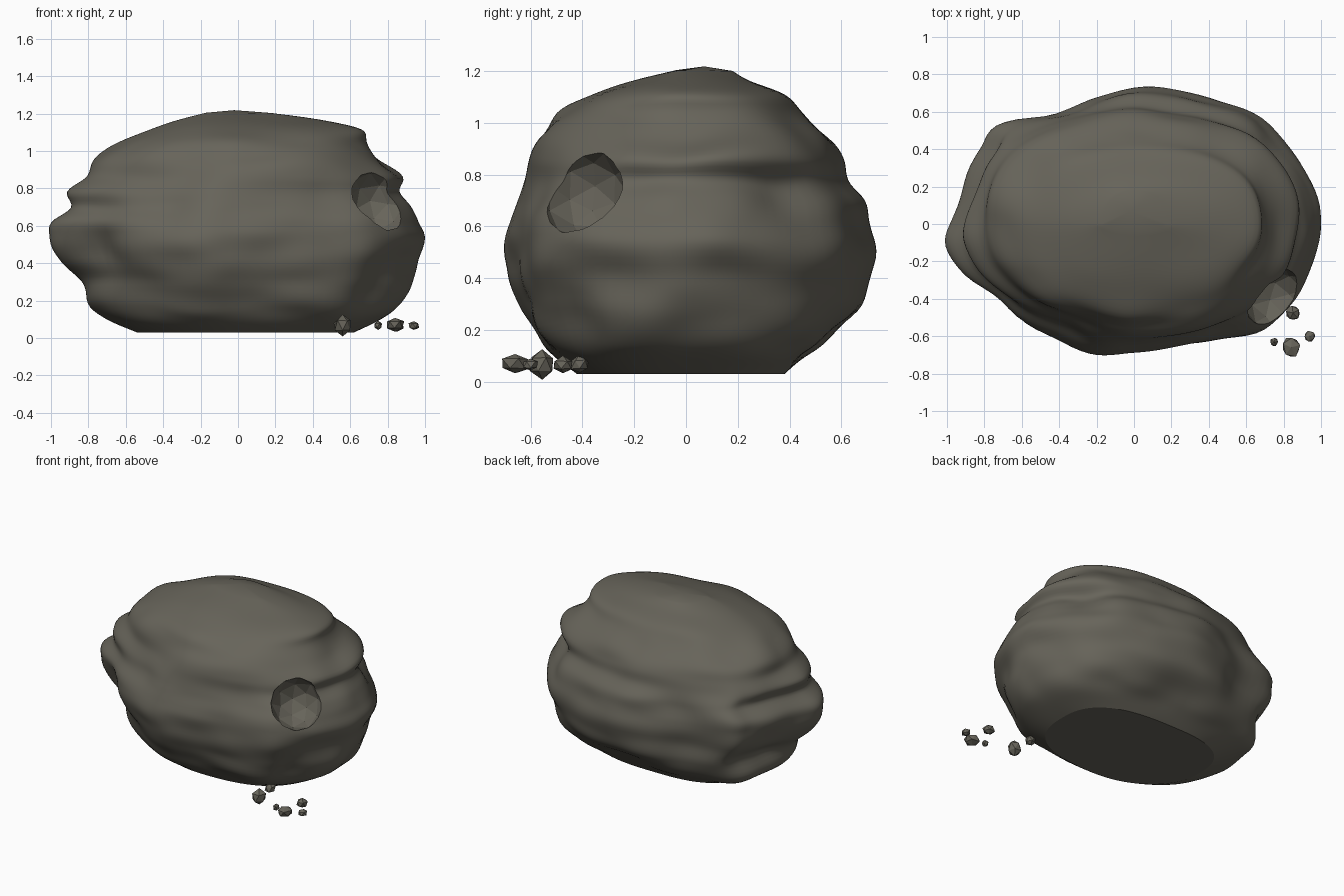
import bpy, bmesh, math, random
from mathutils import Vector, Matrix, noise

random.seed(4)
old = bpy.data.objects.get("Cube")
if old:
    bpy.data.objects.remove(old, do_unlink=True)

stone = bpy.data.materials.new("olive_grey_stone")
stone.use_nodes = True
colour = (0.135, 0.127, 0.102, 1)
stone.diffuse_color = colour
stone.node_tree.nodes["Principled BSDF"].inputs["Base Color"].default_value = colour


def make_object(name, bm, smooth=False):
    bmesh.ops.recalc_face_normals(bm, faces=bm.faces)
    for face in bm.faces:
        face.smooth = smooth
    mesh = bpy.data.meshes.new(name)
    bm.to_mesh(mesh)
    bm.free()
    mesh.materials.append(stone)
    obj = bpy.data.objects.new(name, mesh)
    bpy.context.collection.objects.link(obj)
    return obj


def spline(points, t, closed=False):
    """Smooth curve through the points, t counted in whole points."""
    n = len(points)
    i = min(int(t), n - 1 if closed else n - 2)
    f = t - i

    def pick(k):
        return Vector(points[k % n] if closed else points[max(0, min(n - 1, k))])

    a, b, c, d = (pick(i + k) for k in (-1, 0, 1, 2))
    return b + 0.5 * f * (c - a + f * (2 * a - 5 * b + 4 * c - d + f * (3 * (b - c) + d - a)))


def ramp(value, start, end):
    f = max(0, min(1, (value - start) / (end - start)))
    return f * f * (3 - 2 * f)


# Boulder levels: height, reach to -x, +x, -y, +y
levels = [
    (.03, .54, .62, .42, .38), (.1, .71, .77, .51, .46), (.18, .81, .86, .58, .56),
    (.3, .83, .91, .64, .67), (.4, .93, .96, .68, .71), (.53, .99, 1, .70, .72),
    (.62, 1, .96, .69, .71), (.7, .90, .91, .66, .69), (.78, .91, .86, .63, .63),
    (.86, .83, .88, .60, .60), (.95, .78, .77, .56, .55), (1.04, .63, .69, .50, .45),
    (1.11, .48, .66, .37, .38), (1.16, .34, .48, .22, .25), (1.2, .17, .18, .04, .18),
]

# Plan outline of the widest part, counterclockwise
outline = [
    (1, 0), (.96, .17), (.86, .36), (.68, .56), (.45, .66), (.2, .71), (0, .72),
    (-.2, .67), (-.42, .59), (-.73, .53), (-.82, .4), (-.88, .22), (-.97, .03),
    (-1, -.12), (-.9, -.28), (-.68, -.47), (-.42, -.6), (-.2, -.69), (0, -.69),
    (.22, -.65), (.45, -.62), (.7, -.57), (.86, -.4), (.96, -.17),
]

# Squareness of each corner, by sign of x and y
base_corners = {(True, True): 2.7, (False, True): 2.9, (False, False): 2, (True, False): 2.6}
top_corners = {(True, True): 2.4, (False, True): 2.1, (False, False): 1.8, (True, False): 2.1}

# Local hollows and swellings: place, depth, width
dents = [
    ((-.78, -.4, .45), .08, .14), ((.8, .42, .72), .05, .15), ((.72, -.42, .27), .04, .13),
    ((.88, -.12, .28), -.025, .12), ((-.3, -.56, .85), .03, .2),
]

SEGMENTS, STEPS = 120, 70


def boulder_point(ring, seg):
    z, left, right, front, back = spline(levels, ring / STEPS * (len(levels) - 1))
    p = spline(outline, seg / SEGMENTS * len(outline), True)
    plan = Vector((p.x, p.y / (.72 if p.y > 0 else .7)))
    radius = plan.length
    plan.normalize()
    # Corners grow squarer towards the base and change shape towards the top
    for corners, weight in ((base_corners, 1 - ramp(z, .08, .42)), (top_corners, ramp(z, .65, .95))):
        n = corners[plan.x > 0, plan.y > 0]
        square = (abs(plan.x) ** n + abs(plan.y) ** n) ** (-1 / n)
        radius += (square - radius) * weight
    x = plan.x * radius * (right if plan.x > 0 else left)
    y = plan.y * radius * (back if plan.y > 0 else front)
    spot = Vector((x, y, z))
    # Layered bumps, fading out at the flat base and the crown
    fade = ramp(z, .03, .15) * (1 - .7 * ramp(z, 1, 1.15))
    broad = noise.noise(Vector((x * 2 + 3, y * 2.6, z * 3.5)))
    layered = noise.noise(Vector((x * 3, y * 4 + 7, z * 7)))
    push = .02 * broad + .024 * layered
    for place, depth, width in dents:
        push -= depth * math.exp(-((spot - Vector(place)).length / width) ** 2)
    away = Vector((x, y * 1.5, (z - .55) * 1.4)).normalized()
    return spot + away * push * fade


bm = bmesh.new()
rings = [[bm.verts.new(boulder_point(r, s)) for s in range(SEGMENTS)] for r in range(STEPS + 1)]
for low, high in zip(rings, rings[1:]):
    for s in range(SEGMENTS):
        t = (s + 1) % SEGMENTS
        bm.faces.new((low[s], low[t], high[t], high[s]))
bm.faces.new(rings[0][::-1])
peak = bm.verts.new((-.02, .07, 1.218))
for s in range(SEGMENTS):
    bm.faces.new((rings[-1][s], rings[-1][(s + 1) % SEGMENTS], peak))
boulder = make_object("boulder", bm, smooth=True)
for face in boulder.data.polygons:
    if len(face.vertices) > 4:
        face.use_smooth = False

# Faceted hollow chipped out of the side
bm = bmesh.new()
bmesh.ops.create_icosphere(bm, subdivisions=2, radius=.178,
                           matrix=Matrix.Translation((.755, -.4, .73)) @ Matrix.Rotation(.5, 4, "X"))
cutter = make_object("hollow_cutter", bm)
cutter.hide_render = True
cut = boulder.modifiers.new("hollow", "BOOLEAN")
cut.operation = "DIFFERENCE"
cut.solver = "EXACT"
cut.object = cutter
bpy.context.view_layer.objects.active = boulder
bpy.ops.object.modifier_apply(modifier=cut.name)
bpy.data.objects.remove(cutter, do_unlink=True)

# Faceted chips lying by the hollow: centre, half sizes
chips = [
    ((.84, -.66, .07), (.053, .062, .042)), ((.94, -.6, .067), (.03, .032, .026)),
    ((.75, -.63, .067), (.024, .024, .024)), ((.56, -.555, .067), (.05, .055, .06)),
    ((.85, -.475, .065), (.042, .045, .034)), ((.545, -.41, .067), (.04, .038, .036)),
]
for number, (centre, size) in enumerate(chips, 1):
    bm = bmesh.new()
    bmesh.ops.create_icosphere(bm, subdivisions=1, radius=1)
    turn = Matrix.Rotation(random.uniform(0, math.tau), 3, "Z")
    for v in bm.verts:
        shape = turn @ v.co * random.uniform(.85, 1.1)
        v.co = Vector(centre) + Vector(a * b for a, b in zip(shape, size))
    make_object(f"stone_chip_{number}", bm)
